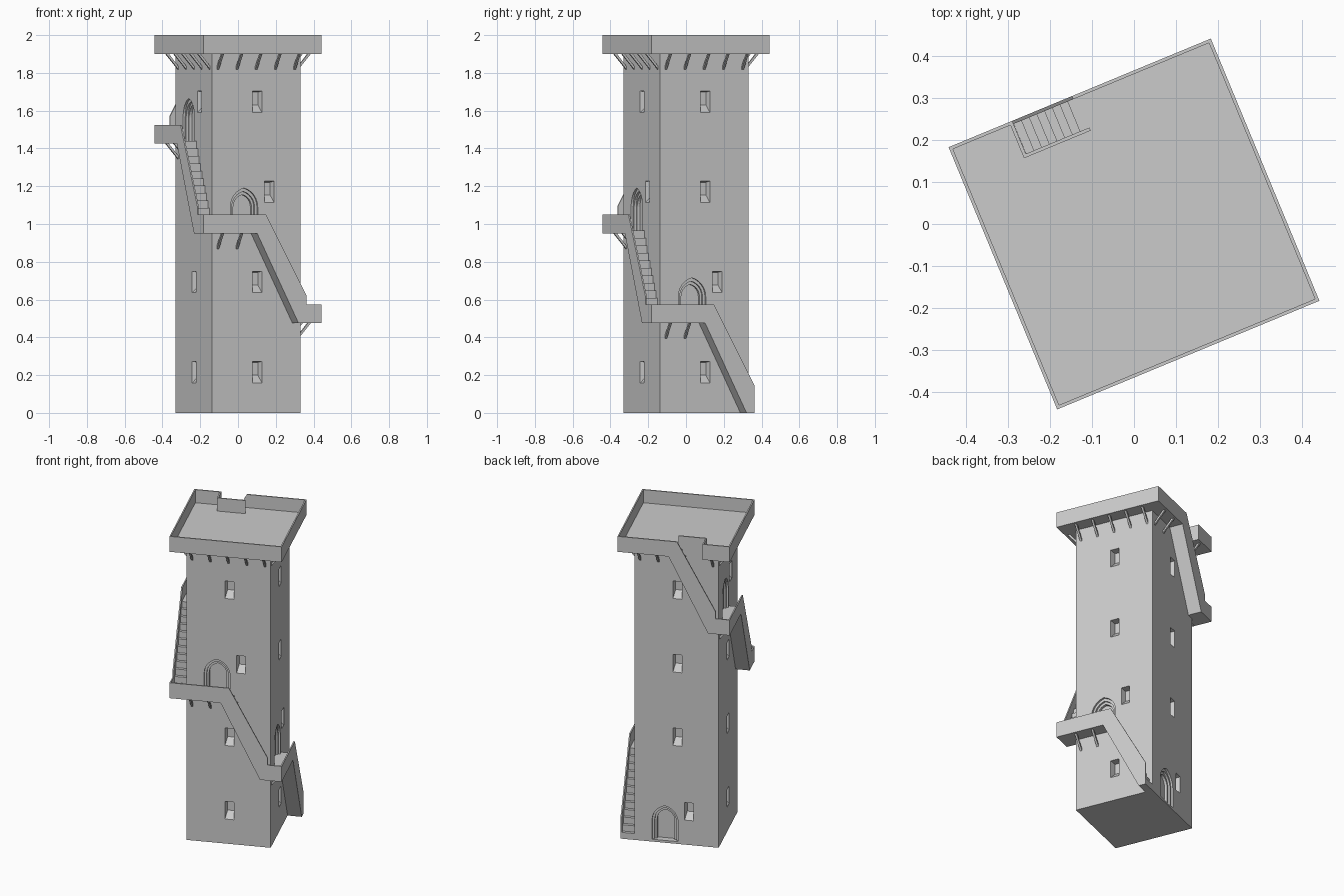
import bpy, bmesh, math
from mathutils import Matrix

cube = bpy.data.objects.get("Cube")
if cube:
    bpy.data.objects.remove(cube, do_unlink=True)

WALL, OUT, IN = 0.253, 0.338, 0.33   # tower half width, parapet outer and inner faces
RISE, SLAB, RAIL = 0.475, 0.015, 0.1

stone = bpy.data.materials.new("grey stone")
stone.use_nodes = True
stone.diffuse_color = (0.6, 0.6, 0.6, 1)
stone.node_tree.nodes["Principled BSDF"].inputs["Base Color"].default_value = (0.6, 0.6, 0.6, 1)


def face_of(level):
    """Quarter turn of the side that carries this flight (right, front, left, back)."""
    return (1 - level) % 4


def solid(bm, ring_a, ring_b, side):
    """Closed solid between two matching rings of (along, outward, up) points."""
    turn = Matrix.Rotation(math.radians(22.5 + 90 * side), 4, 'Z')
    a, b = ([bm.verts.new(turn @ Matrix.Translation((u, -d, z)).to_translation())
             for u, d, z in ring] for ring in (ring_a, ring_b))
    n = len(a)
    bm.faces.new(a)
    bm.faces.new(b[::-1])
    for i in range(n):
        j = (i + 1) % n
        bm.faces.new((a[j], a[i], b[i], b[j]))


def wall_prism(bm, profile, d0, d1, side):
    """Extrude an (along, up) profile outward from d0 to d1."""
    solid(bm, [(u, d0, z) for u, z in profile], [(u, d1, z) for u, z in profile], side)


def box(bm, u0, u1, d0, d1, z0, z1, side=0):
    wall_prism(bm, [(u0, z0), (u1, z0), (u1, z1), (u0, z1)], d0, d1, side)


def finish(name, bm):
    bmesh.ops.recalc_face_normals(bm, faces=bm.faces)
    mesh = bpy.data.meshes.new(name)
    bm.to_mesh(mesh)
    bm.free()
    mesh.materials.append(stone)
    ob = bpy.data.objects.new(name, mesh)
    bpy.context.collection.objects.link(ob)
    return ob


def arch(w, spring, top, base):
    """Pointed arch outline."""
    e = top - spring
    c = (e * e - w * w / 4) / w
    r = w / 2 + c
    end = math.atan2(e, c)
    right = [(r * math.cos(end * i / 6) - c, spring + r * math.sin(end * i / 6)) for i in range(7)]
    left = [(-x, z) for x, z in right[-2::-1]]
    pts = [(w / 2, 0)] + right + left + [(-w / 2, 0)]
    return [(x - 0.07, z + base) for x, z in pts]


# Tower shaft, with stepped door recesses and splayed windows cut in
bm = bmesh.new()
box(bm, -WALL, WALL, -WALL, WALL, 0, 4 * RISE)
tower = finish("tower_shaft", bm)
steps_in = [(0.157, 0.225, 0.012), (0.13, 0.207, 0.024), (0.105, 0.19, 0.04)]
cutters = []
for stage, (width, top, depth) in enumerate(steps_in):
    bm = bmesh.new()
    for level in range(4):
        side, door = face_of(level), (level + 1) % 4
        wall_prism(bm, arch(width, 0.125, top, door * RISE + SLAB), WALL - depth, WALL + 0.02, side)
        if stage:
            continue
        for j in range(4):
            u, z = (0.075 if j == door else 0.005), 0.215 + 0.477 * j
            rings = []
            for half, low, high, d in ((0.028, 0.058, 0.058, WALL + 0.002),
                                       (0.02, 0.015, 0.052, WALL - 0.04)):
                rings.append([(u - half, d, z - low), (u + half, d, z - low),
                              (u + half, d, z + high), (u - half, d, z + high)])
            solid(bm, rings[0], rings[1], side)
    cutter = finish("recess_cutter", bm)
    cutter.hide_render = True
    mod = tower.modifiers.new("recess", 'BOOLEAN')
    mod.operation, mod.solver, mod.object = 'DIFFERENCE', 'EXACT', cutter
    cutters.append(cutter)
bpy.context.view_layer.update()
cut = bpy.data.meshes.new_from_object(tower.evaluated_get(bpy.context.evaluated_depsgraph_get()))
tower.modifiers.clear()
tower.data = cut
for cutter in cutters:
    bpy.data.objects.remove(cutter, do_unlink=True)

# One flight of stairs per side, with its landing and outer parapet
stairs, landings, rails, struts = (bmesh.new() for _ in range(4))
COUNT, RUN = 12, 0.238 / 12


def strut(u, z, side):
    shape = [(0.25, -0.085), (0.25, -0.068), (0.308, 0.002), (0.325, 0.002)]
    solid(struts, [(u - 0.006, d, z + h) for d, h in shape],
          [(u + 0.006, d, z + h) for d, h in shape], side)


for level in range(4):
    side, low = face_of(level), level * RISE
    high = low + RISE
    start = low + SLAB if level else 0
    rise = (high + SLAB - start) / COUNT
    profile = [(WALL, low)]
    for i in range(COUNT):
        u = WALL - i * RUN
        profile += [(u, start + i * rise), (u, start + (i + 1) * rise)]
    if not level:
        profile.pop(0)
    profile += [(-0.03, high + SLAB), (-0.03, high), (0.207, low)]
    wall_prism(stairs, profile, 0.25, IN, side)

    if level:
        outline = [(OUT, low), (OUT, low + RAIL), (WALL, low + RAIL)]
    else:
        outline = [(WALL, low)]
    outline += [(WALL, low + 0.145), (0.02, high + RAIL)]
    if level < 3:
        outline += [(-OUT, high + RAIL), (-OUT, high)]
        box(landings, -IN, -0.03, 0.25, IN, high, high + SLAB, side)
        for u in (-0.22, -0.11):
            strut(u, high, side)
    else:
        outline += [(0.02, high)]
    outline += [(-0.03, high), (0.207, low)]
    wall_prism(rails, outline, IN, OUT, side)

# Roof platform: floor with a stair opening, parapet and stair guard on the back side
TOP, BACK = 4 * RISE, 2
H0, H1 = -0.03, 0.174
roof = bmesh.new()
plan = [(-IN, -IN), (IN, -IN), (IN, IN), (H1, IN), (H1, WALL), (H0, WALL), (H0, IN), (-IN, IN)]
solid(roof, [(u, d, TOP) for u, d in plan], [(u, d, TOP + SLAB) for u, d in plan], BACK)
for side in range(4):
    spans = [(-OUT, 0.02), (H1, OUT)] if side == BACK else [(-OUT, OUT)]
    for u0, u1 in spans:
        box(rails, u0, u1, IN, OUT, TOP, TOP + RAIL, side)
    for u in (-0.22, -0.11, 0, 0.11, 0.22):
        if side != BACK or u not in (0, 0.11):
            strut(u, TOP, side)
guard = bmesh.new()
box(guard, 0.01, H1 + 0.008, WALL - 0.008, WALL, TOP, TOP + RAIL, BACK)
box(guard, H1, H1 + 0.008, WALL, IN, TOP, TOP + RAIL, BACK)

for name, part in (("stair_flights", stairs), ("landings", landings), ("parapets", rails),
                   ("support_struts", struts), ("roof_floor", roof), ("stair_guard", guard)):
    finish(name, part)
